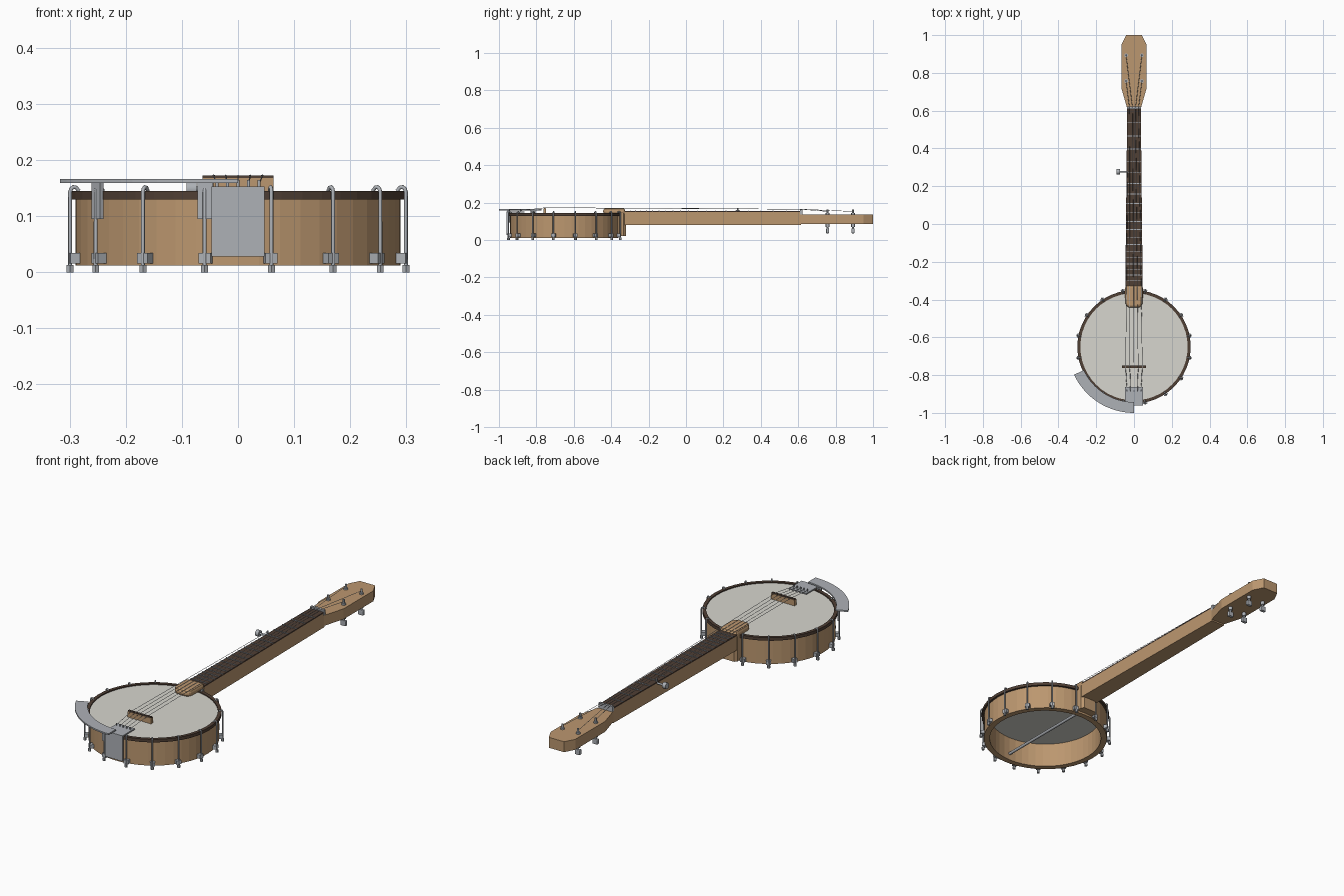
import bpy, bmesh
from math import sin, cos, pi, radians
from mathutils import Vector, Matrix

if "Cube" in bpy.data.objects:
    bpy.data.objects.remove(bpy.data.objects["Cube"])

CY = -0.65  # pot centre


def material(name, rgb):
    m = bpy.data.materials.new(name)
    m.diffuse_color = (*rgb, 1)
    m.use_nodes = True
    m.node_tree.nodes["Principled BSDF"].inputs["Base Color"].default_value = m.diffuse_color
    return m


WOOD = material("wood", (0.50, 0.31, 0.16))
DARK = material("dark_wood", (0.08, 0.05, 0.035))
METAL = material("metal", (0.42, 0.44, 0.47))
SKIN = material("skin", (0.68, 0.67, 0.62))


def finish(name, bm, mat, smooth=False):
    bmesh.ops.recalc_face_normals(bm, faces=bm.faces)
    me = bpy.data.meshes.new(name)
    bm.to_mesh(me)
    bm.free()
    me.materials.append(mat)
    ob = bpy.data.objects.new(name, me)
    bpy.context.collection.objects.link(ob)
    if smooth:
        bpy.context.view_layer.objects.active = ob
        ob.select_set(True)
        bpy.ops.object.shade_smooth_by_angle(angle=radians(40))
        ob.select_set(False)
    return ob


def prism(name, outline, z0, z1, mat, bevel=0):
    bm = bmesh.new()
    low = [bm.verts.new((x, y, z0)) for x, y in outline]
    high = [bm.verts.new((x, y, z1)) for x, y in outline]
    bm.faces.new(low)
    bm.faces.new(high)
    n = len(low)
    for i in range(n):
        j = (i + 1) % n
        bm.faces.new((low[i], low[j], high[j], high[i]))
    ob = finish(name, bm, mat)
    if bevel:
        mod = ob.modifiers.new("bevel", 'BEVEL')
        mod.width = bevel
        mod.segments = 2
    return ob


def box(name, x, y, z, mat, bevel=0):
    return prism(name, [(x[0], y[0]), (x[1], y[0]), (x[1], y[1]), (x[0], y[1])], *z, mat, bevel)


def mirrored(half):
    return half + [(-x, y) for x, y in reversed(half)]


def rod(name, a, b, r, mat=METAL, sides=10, r2=None):
    a, b = Vector(a), Vector(b)
    d = b - a
    bm = bmesh.new()
    rot = d.to_track_quat('Z', 'Y').to_matrix().to_4x4()
    bmesh.ops.create_cone(bm, cap_ends=True, segments=sides, radius1=r, radius2=r if r2 is None else r2,
                          depth=d.length, matrix=Matrix.Translation((a + b) / 2) @ rot)
    return finish(name, bm, mat, sides > 6)


def ring(name, r0, r1, z0, z1, mat, n=48):
    bm = bmesh.new()
    loops = []
    for i in range(n):
        c, s = cos(2 * pi * i / n), sin(2 * pi * i / n)
        loops.append([bm.verts.new((r * c, CY + r * s, z)) for r, z in ((r0, z0), (r1, z0), (r1, z1), (r0, z1))])
    for i in range(n):
        a, b = loops[i], loops[(i + 1) % n]
        for k in range(4):
            m = (k + 1) % 4
            bm.faces.new((a[k], b[k], b[m], a[m]))
    return finish(name, bm, mat)


def wire(name, points, r, res=2):
    cu = bpy.data.curves.new(name, 'CURVE')
    cu.dimensions = '3D'
    cu.bevel_depth = r
    cu.bevel_resolution = res
    cu.use_fill_caps = True
    sp = cu.splines.new('POLY')
    sp.points.add(len(points) - 1)
    for p, co in zip(sp.points, points):
        p.co = (*co, 1)
    cu.materials.append(METAL)
    ob = bpy.data.objects.new(name, cu)
    bpy.context.collection.objects.link(ob)
    return ob


def polar(r, a):
    return r * cos(a), CY + r * sin(a)


# Pot: rim, tension hoop, head
ring("rim", 0.262, 0.29, 0.012, 0.132, WOOD)
ring("tension_hoop", 0.284, 0.30, 0.13, 0.145, DARK)
prism("head", [polar(0.286, 2 * pi * i / 48) for i in range(48)], 0.132, 0.140, SKIN)

# Sixteen hooks with shoes and nuts
for i in range(16):
    a = radians(11.25 + 22.5 * i)
    path = [(0.305, 0.008), (0.305, 0.143), (0.303, 0.149), (0.299, 0.152), (0.294, 0.151), (0.289, 0.145)]
    wire("hook", [(*polar(r, a), z) for r, z in path], 0.0035)
    rod("hook_nut", (*polar(0.305, a), 0), (*polar(0.305, a), 0.013), 0.007, sides=6)
    shoe = box("shoe", (0.284, 0.307), (-0.011, 0.011), (0.016, 0.034), METAL)
    shoe.location.y = CY
    shoe.matrix_world = Matrix.Translation((0, CY, 0)) @ Matrix.Rotation(a, 4, 'Z')

# Armrest with two legs
angles = [radians(205 + 65 * i / 16) for i in range(17)]
prism("armrest", [polar(0.35, a) for a in angles] + [polar(0.293, a) for a in reversed(angles)],
      0.159, 0.166, METAL)
for deg in (214, 259):
    leg = box("armrest_leg", (0.299, 0.306), (-0.014, 0.014), (0.095, 0.160), METAL)
    leg.matrix_world = Matrix.Translation((0, CY, 0)) @ Matrix.Rotation(radians(deg), 4, 'Z')

# Tailpiece
box("tailpiece_front", (-0.047, 0.047), (-0.960, -0.952), (0.028, 0.150), METAL)
box("tailpiece_top", (-0.047, 0.047), (-0.960, -0.864), (0.147, 0.153), METAL)

# Bridge
box("bridge", (-0.063, 0.063), (-0.762, -0.748), (0.139, 0.168), WOOD)
box("bridge_cap", (-0.063, 0.063), (-0.760, -0.750), (0.167, 0.172), DARK)

# Neck, fretboard, heel and end block
prism("neck", mirrored([(0.046, -0.33), (0.036, 0.615)]), 0.080, 0.149, WOOD)
prism("fretboard", mirrored([(0.046, -0.33), (0.036, 0.615)]), 0.149, 0.155, DARK)
prism("heel", mirrored([(0.045, -0.375), (0.045, -0.335), (0.034, -0.322)]), 0.022, 0.15, WOOD)
prism("end_block", mirrored([(0.030, -0.443), (0.046, -0.425), (0.047, -0.325)]), 0.138, 0.170, WOOD, 0.012)
rod("coordinator_rod", (0, -0.915, 0.045), (0, -0.37, 0.045), 0.007)

# Frets at equal-tempered spacing
for n in range(1, 20):
    y = 0.615 - 1.37 * (1 - 2 ** (-n / 12))
    w = 0.036 + 0.010 * (0.615 - y) / 0.945
    box("fret", (-w, w), (y - 0.002, y + 0.002), (0.154, 0.158), METAL)
box("nut", (-0.037, 0.037), (0.610, 0.622), (0.138, 0.164), METAL)

# Headstock
prism("headstock", mirrored([(0.036, 0.612), (0.067, 0.72), (0.067, 0.95), (0.041, 1.0)]), 0.087, 0.138, WOOD)

# Tuners
for x in (-0.042, 0.042):
    for y in (0.757, 0.893):
        rod("tuner_collar", (x, y, 0.137), (x, y, 0.145), 0.010)
        rod("tuner_post", (x, y, 0.06), (x, y, 0.163), 0.005)
        rod("tuner_housing", (x, y, 0.07), (x, y, 0.088), 0.010)
        box("tuner_button", (x - 0.014, x + 0.014), (y - 0.008, y + 0.008), (0.036, 0.062), METAL, 0.004)

# Fifth-string peg
rod("side_peg", (-0.036, 0.277, 0.148), (-0.076, 0.277, 0.148), 0.005)
rod("side_peg_knob", (-0.074, 0.277, 0.148), (-0.092, 0.277, 0.148), 0.015)
rod("side_peg_post", (-0.034, 0.277, 0.15), (-0.034, 0.277, 0.172), 0.004)

# Strings and tailpiece pins
posts = [(-0.042, 0.757), (-0.042, 0.893), (0.042, 0.893), (0.042, 0.757)]
for i in range(5):
    x = -0.044 + 0.022 * i
    rod("tailpiece_pin", (x * 0.85, -0.885, 0.152), (x * 0.85, -0.885, 0.164), 0.003)
    path = [(x * 0.85, -0.885, 0.157), (x, -0.755, 0.173)]
    if i == 0:
        path.append((-0.034, 0.277, 0.168))
    else:
        px, py = posts[i - 1]
        path += [(-0.024 + 0.016 * (i - 1), 0.616, 0.165), (px, py, 0.153)]
    wire("string", path, 0.0012, 0)
